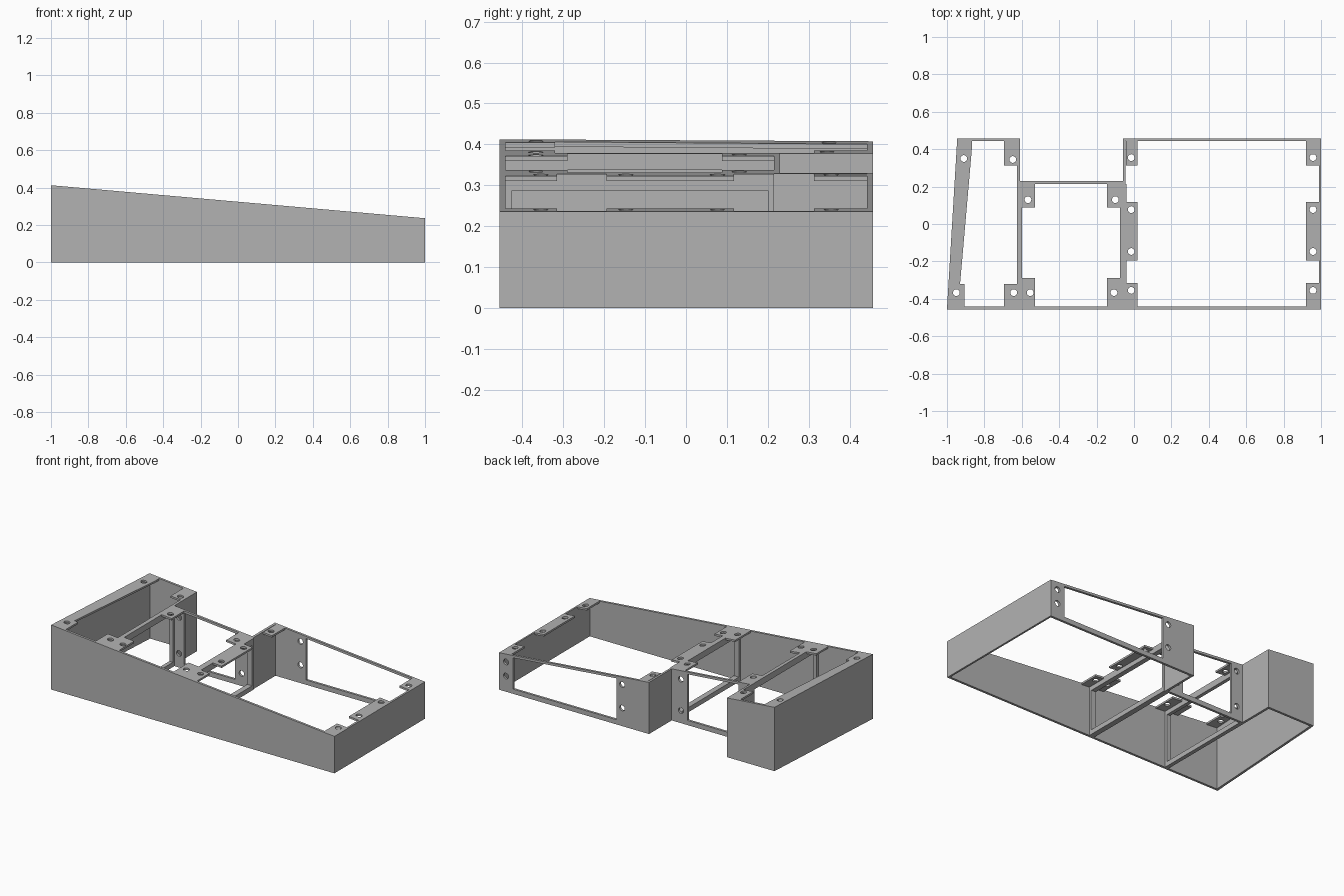
import bpy, bmesh, math

if "Cube" in bpy.data.objects:
    bpy.data.objects.remove(bpy.data.objects["Cube"])

grey = bpy.data.materials.new("plain_grey")
grey.diffuse_color = (0.45, 0.45, 0.45, 1)
grey.use_nodes = True
grey.node_tree.nodes["Principled BSDF"].inputs["Base Color"].default_value = grey.diffuse_color
WALL = 0.015
TAB = 0.012


def top(x):
    """Height of the sloping top at x."""
    return 0.324 - 0.0882 * x


def finish(name, bm):
    bmesh.ops.recalc_face_normals(bm, faces=bm.faces)
    mesh = bpy.data.meshes.new(name)
    bm.to_mesh(mesh)
    bm.free()
    mesh.materials.append(grey)
    obj = bpy.data.objects.new(name, mesh)
    bpy.context.collection.objects.link(obj)
    return obj


def slab(name, plan, lo, hi):
    """Extruded plan; lo and hi give the heights as functions of x."""
    bm = bmesh.new()
    bottom = [bm.verts.new((x, y, lo(x))) for x, y in plan]
    upper = [bm.verts.new((x, y, hi(x))) for x, y in plan]
    bm.faces.new(bottom)
    bm.faces.new(upper)
    n = len(plan)
    for i in range(n):
        j = (i + 1) % n
        bm.faces.new((bottom[i], bottom[j], upper[j], upper[i]))
    return finish(name, bm)


def rect(x0, x1, y0, y1):
    return [(x0, y0), (x1, y0), (x1, y1), (x0, y1)]


def drill(name, x, y, z, along_y=False):
    bpy.ops.mesh.primitive_cylinder_add(
        vertices=24, radius=0.018, depth=0.08, location=(x, y, z),
        rotation=(math.pi / 2 if along_y else 0, 0, 0))
    bpy.context.object.name = name
    return bpy.context.object


def cut(obj, cutters):
    """Subtract every cutter, bake the result and drop the cutters."""
    for c in cutters:
        c.hide_render = True
        mod = obj.modifiers.new("cut", 'BOOLEAN')
        mod.operation, mod.solver, mod.object = 'DIFFERENCE', 'EXACT', c
    graph = bpy.context.evaluated_depsgraph_get()
    baked = bpy.data.meshes.new_from_object(obj.evaluated_get(graph))
    obj.modifiers.clear()
    obj.data = baked
    baked.materials.clear()
    baked.materials.append(grey)
    for c in cutters:
        bpy.data.objects.remove(c)


# Outer walls: a closed ring with a notch in the back
outer = [(-1, -.456), (1, -.456), (1, .458), (-.06, .458),
         (-.06, .23), (-.61, .23), (-.61, .458), (-.945, .458)]
inner = [(-.984, -.441), (.988, -.441), (.988, .443), (-.045, .443),
         (-.045, .215), (-.625, .215), (-.625, .443), (-.931, .443)]
bm = bmesh.new()
rings = [[bm.verts.new((x, y, h(x))) for x, y in plan]
         for plan, h in ((outer, lambda x: 0), (outer, top),
                         (inner, top), (inner, lambda x: 0))]
for i in range(8):
    j = (i + 1) % 8
    for k in range(4):
        a, b = rings[k], rings[(k + 1) % 4]
        bm.faces.new((a[i], a[j], b[j], b[i]))
walls = finish("outer_walls", bm)

# Back panel openings and their screw holes
floor_rail = lambda x: 0.03
under_rim = lambda x: top(x) - 0.015
cutters = [slab("cutter", rect(.17, .9, .40, .5), floor_rail, under_rim),
           slab("cutter", rect(-.53, -.17, .19, .26), floor_rail, under_rim)]
for x, y, heights in ((.13, .45, (.265, .115)), (.95, .45, (.19, .10)),
                      (-.125, .222, (.28, .08)), (-.567, .222, (.32, .09))):
    cutters += [drill("cutter", x, y, z, True) for z in heights]
cut(walls, cutters)

# Open dividers between the three bays
for name, x0, x1 in (("left_divider", -.625, -.6), ("right_divider", -.075, -.04)):
    divider = slab(name, rect(x0, x1, -.441, .215), lambda x: 0, top)
    cut(divider, [slab("cutter", rect(x0 - .05, x1 + .05, -.425, .2),
                       floor_rail, lambda x: top(x) - 0.04)])

# Mounting tabs flush with the sloping top: plan, hole positions
tabs = []
for x0, x1, hx in ((-.042, .02, -.015), (.92, .99, .957)):
    tabs += [(rect(x0, x1, .313, .443), [(hx, .355)]),
             (rect(x0, x1, -.195, .118), [(hx, .077), (hx, -.147)]),
             (rect(x0, x1, -.441, -.315), [(hx, -.355)])]
for x0, x1, h_front, h_back in ((-.6, -.53, -.555, -.567), (-.145, -.075, -.107, -.1)):
    tabs += [(rect(x0, x1, .088, .215), [(h_back, .13)]),
             (rect(x0, x1, -.441, -.29), [(h_front, -.367)])]
tabs += [(rect(-.695, -.625, .313, .443), [(-.648, .345)]),
         (rect(-.695, -.625, -.441, -.32), [(-.643, -.367)])]
# Slanted ledge along the left wall
tabs.append(([(-.984, -.441), (-.905, -.441), (-.905, -.32), (-.93, -.32),
              (-.867, .40), (-.867, .443), (-.931, .443)],
             [(-.95, -.367), (-.91, .35)]))
for plan, holes in tabs:
    name = "left_ledge" if len(plan) > 4 else "mounting_tab"
    tab = slab(name, plan, lambda x: top(x) - TAB, top)
    cut(tab, [drill("cutter", x, y, top(x)) for x, y in holes])
